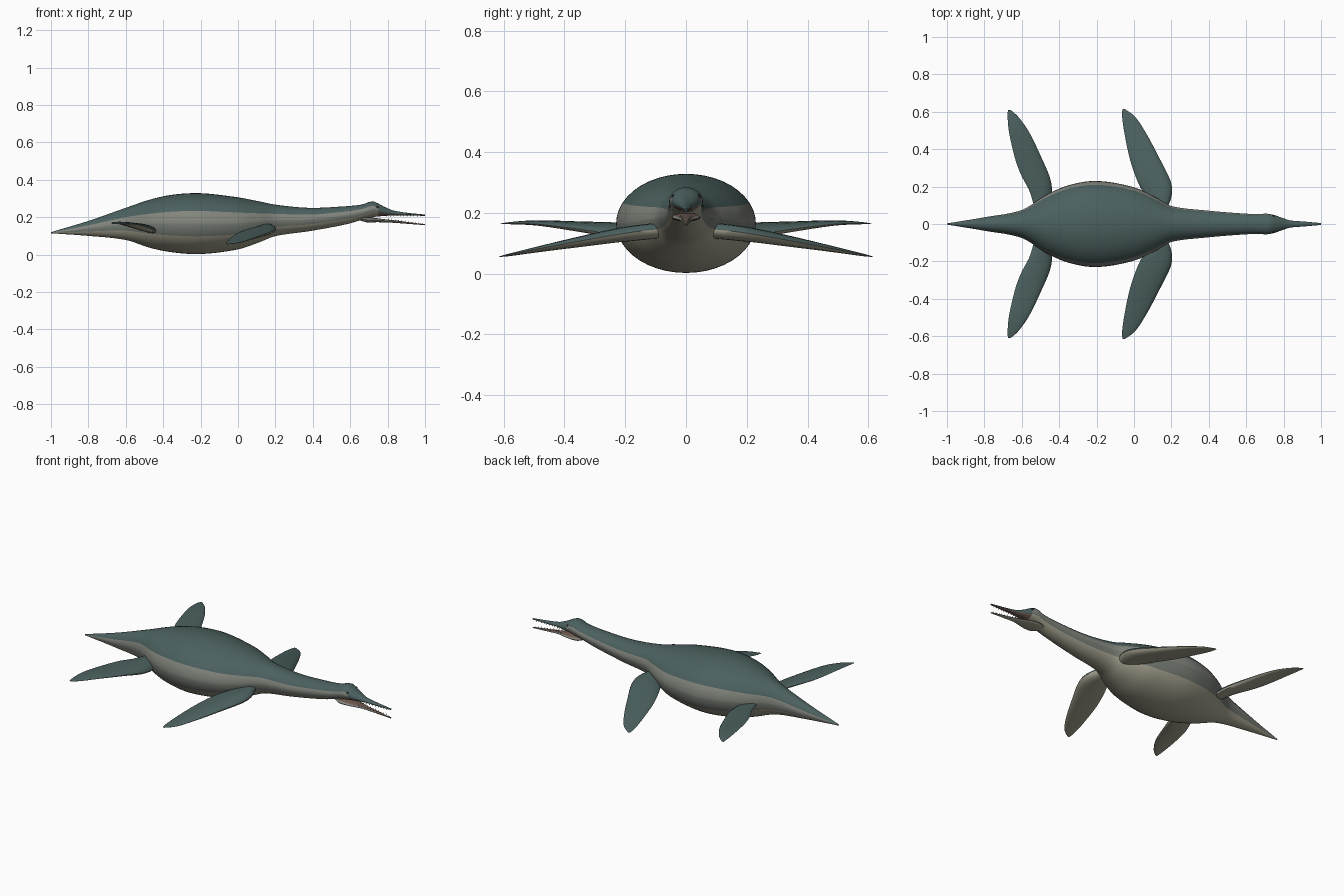
import bpy, bmesh, math
from mathutils import Vector

if "Cube" in bpy.data.objects:
    bpy.data.objects.remove(bpy.data.objects["Cube"])


def material(name, rgb):
    m = bpy.data.materials.new(name)
    m.diffuse_color = (*rgb, 1)
    m.use_nodes = True
    m.node_tree.nodes["Principled BSDF"].inputs["Base Color"].default_value = m.diffuse_color
    return m


TEAL = material("teal back", (0.070, 0.118, 0.114))
STRIPE = material("grey side stripe", (0.225, 0.235, 0.205))
FLANK = material("grey green flank", (0.175, 0.195, 0.170))
BELLY = material("beige belly", (0.37, 0.355, 0.270))
MOUTH = material("brown mouth", (0.17, 0.105, 0.085))
DARK = material("dark eye", (0.015, 0.018, 0.018))
TOOTH = material("dull tooth", (0.36, 0.35, 0.28))


def spline(stations, x):
    """Smooth Hermite interpolation of rows (x, a, b, c...)."""
    n = len(stations)
    i = max(k for k in range(n - 1) if stations[k][0] <= x + 1e-9)
    p, q = stations[i], stations[i + 1]
    h = q[0] - p[0]
    t = (x - p[0]) / h

    def slope(k, c):
        a, b = stations[max(k - 1, 0)], stations[min(k + 1, n - 1)]
        return (b[c] - a[c]) / (b[0] - a[0])
    return [(2*t**3 - 3*t*t + 1) * p[c] + (t**3 - 2*t*t + t) * h * slope(i, c)
            + (3*t*t - 2*t**3) * q[c] + (t**3 - t*t) * h * slope(i + 1, c)
            for c in range(1, len(p))]


def loft(name, rings, mats, paint):
    """Skin closed rings of points; paint(ring, side) gives the material index."""
    bm = bmesh.new()
    vs = [[bm.verts.new(p) for p in r] for r in rings]
    n = len(vs[0])
    for i in range(len(vs) - 1):
        for j in range(n):
            k = (j + 1) % n
            f = bm.faces.new((vs[i][j], vs[i][k], vs[i + 1][k], vs[i + 1][j]))
            f.material_index = paint(i, j)
    bm.faces.new(vs[0][::-1])
    bm.faces.new(vs[-1])
    bmesh.ops.recalc_face_normals(bm, faces=bm.faces)
    return finish(name, bm, mats)


def finish(name, bm, mats):
    me = bpy.data.meshes.new(name)
    bm.to_mesh(me)
    bm.free()
    for m in mats:
        me.materials.append(m)
    ob = bpy.data.objects.new(name, me)
    bpy.context.collection.objects.link(ob)
    bpy.context.view_layer.objects.active = ob
    ob.select_set(True)
    bpy.ops.object.shade_smooth_by_angle(angle=math.radians(40))
    ob.select_set(False)
    return ob


def tube(name, stations, count, sides, mats, paint):
    """Elliptical body along x from rows (x, top, bottom, half width);
    paint(x, s) picks the colour, s running from -1 underneath to 1 on top."""
    rings = []
    x0, x1 = stations[0][0], stations[-1][0]
    for i in range(count + 1):
        x = x0 + (x1 - x0) * i / count
        top, bot, w = spline(stations, x)
        mid, h = (top + bot) / 2, max((top - bot) / 2, 0.002)
        rings.append([(x, max(w, 0.002) * math.cos(2 * math.pi * j / sides),
                       mid + h * math.sin(2 * math.pi * j / sides)) for j in range(sides)])
    return loft(name, rings, mats,
                lambda i, j: paint(x0 + (x1 - x0) * (i + 0.5) / count,
                                   math.sin(2 * math.pi * (j + 0.5) / sides)))


def body_colour(x, s):
    if x > 0.76:                      # upper jaw with its palate
        return 0 if s > -0.45 else 4
    return 0 if s > 0.36 else 1 if s > 0.04 else 2 if s > -0.42 else 3


# Tail, trunk, neck, skull and upper jaw
BODY = [(-1, .120, .114, .003), (-.8, .180, .100, .036), (-.6, .250, .078, .075),
        (-.47, .294, .036, .155), (-.35, .320, .012, .207), (-.2, .328, .003, .230),
        (0, .306, .028, .196), (.12, .283, .068, .140), (.2, .267, .099, .096),
        (.38, .250, .125, .073), (.57, .258, .160, .057), (.665, .268, .186, .053),
        (.72, .285, .200, .055), (.785, .254, .207, .036), (.83, .236, .209, .020),
        (.9, .224, .209, .014), (1, .214, .207, .005)]
tube("body", BODY, 80, 44, [TEAL, STRIPE, FLANK, BELLY, MOUTH], body_colour)

# Lower jaw, hinged open under the skull
JAW = [(.655, .200, .182, .030), (.69, .200, .172, .046), (.74, .195, .173, .045),
       (.785, .189, .172, .032), (.83, .184, .170, .019), (.9, .175, .165, .013),
       (1, .162, .157, .004)]
tube("lower_jaw", JAW, 24, 20, [MOUTH, STRIPE, BELLY],
     lambda x, s: 0 if s > 0.6 else 1 if s > -0.3 else 2)

# Teeth along both jaws
bm = bmesh.new()
for i in range(11):
    x = 0.80 + 0.018 * i
    for rows, edge, sign in ((BODY, 1, -1), (JAW, 0, 1)):
        v = spline(rows, x)
        for side in (-1, 1):
            base = Vector((x + 0.004 * sign, side * v[2] * 0.7, v[edge] - sign * 0.002))
            tip = bm.verts.new(base + Vector((0, 0, sign * 0.009)))
            ring = [bm.verts.new(base + 0.003 * Vector((math.cos(a), math.sin(a), 0)))
                    for a in (0, math.pi / 2, math.pi, 1.5 * math.pi)]
            for k in range(4):
                bm.faces.new((ring[k], ring[(k + 1) % 4], tip))
            bm.faces.new(ring)
bmesh.ops.recalc_face_normals(bm, faces=bm.faces)
finish("teeth", bm, [TOOTH])

# Eyes
for side, label in ((-1, "right"), (1, "left")):
    bm = bmesh.new()
    bmesh.ops.create_uvsphere(bm, u_segments=12, v_segments=8, radius=0.007)
    bmesh.ops.translate(bm, verts=bm.verts, vec=(.745, side * .041, .253))
    finish(label + "_eye", bm, [DARK])


def flipper(name, stations, side, sides=16, count=22):
    """Blade along y from rows (y, leading x, trailing x, mid z, thickness, tilt)."""
    rings = []
    y0, y1 = stations[0][0], stations[-1][0]
    for i in range(count + 1):
        t = i / count
        y = y0 + (y1 - y0) * (1 - (1 - t) ** 1.5)
        lead, trail, z, thick, tilt = spline(stations, y)
        ring = []
        for j in range(sides):
            a = 2 * math.pi * j / sides
            c = math.cos(a)
            ring.append(((lead + trail) / 2 + (lead - trail) / 2 * c, side * y,
                         z + tilt * c + thick / 2 * math.sin(a) * (0.75 + 0.25 * c)))
        rings.append(ring)
    loft(name, rings, [TEAL, BELLY], lambda i, j: 0 if j < sides // 2 else 1)


FRONT = [(.09, .180, .085, .140, .064, .006), (.15, .202, .058, .134, .064, .006),
         (.22, .199, .022, .126, .060, .004), (.34, .142, -.020, .106, .046, .003),
         (.49, .062, -.052, .079, .024, .002), (.58, .000, -.064, .062, .011, .001),
         (.614, -.048, -.062, .056, .003, 0)]
REAR = [(.08, -.450, -.530, .140, .052, -.014), (.18, -.438, -.560, .143, .052, -.016),
        (.25, -.450, -.598, .148, .050, -.016), (.34, -.488, -.633, .156, .038, -.011),
        (.49, -.560, -.668, .168, .019, -.005), (.575, -.620, -.676, .167, .009, -.002),
        (.610, -.660, -.674, .164, .003, 0)]
for side, label in ((-1, "right"), (1, "left")):
    flipper("front_flipper_" + label, FRONT, side)
    flipper("rear_flipper_" + label, REAR, side)
